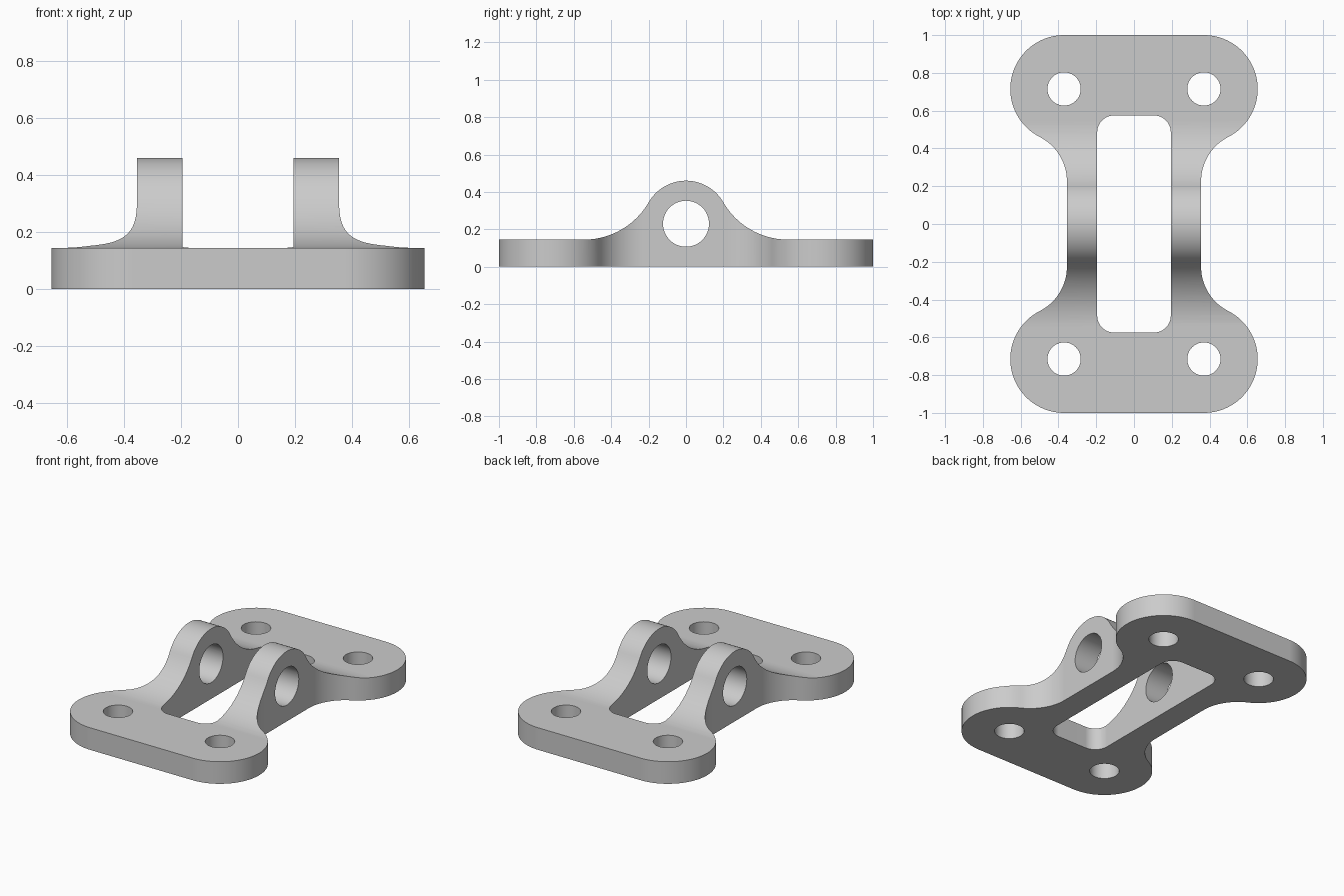
import bpy, bmesh
from math import cos, sin, radians, degrees, atan2, sqrt
from mathutils import Matrix

cube = bpy.data.objects.get("Cube")
if cube:
    bpy.data.objects.remove(cube, do_unlink=True)

# Main dimensions
THICK = 0.145                      # base plate thickness
EYE_Z, EYE_R, PIN_R = 0.23, 0.23, 0.123
SADDLE_R = 0.4                     # fillet from plate up to the eye
LOBE_X, LOBE_Y, LOBE_R, BOLT_R = 0.37, 0.715, 0.285, 0.088
ARM_X, NECK_R = 0.355, 0.265       # arm outer side and its fillet into the lobe
SLOT_X, SLOT_Y, SLOT_R = 0.195, 0.575, 0.09

steel = bpy.data.materials.new("grey metal")
GREY = (0.6, 0.6, 0.6, 1)
steel.use_nodes = True
steel.diffuse_color = GREY
steel.node_tree.nodes["Principled BSDF"].inputs["Base Color"].default_value = GREY


def arc(cx, cy, r, a0, a1, n=20):
    angles = [radians(a0 + (a1 - a0) * i / n) for i in range(n + 1)]
    return [(cx + r * cos(a), cy + r * sin(a)) for a in angles]


def mirrored(points, axis):
    """Points followed by their mirror image, keeping one continuous outline."""
    flip = [(-x, y) if axis == 0 else (x, -y) for x, y in reversed(points)]
    return points + flip


def prism(name, outline, low, high, sideways=False):
    """Extrude an outline along z, or a (y, z) outline along x if sideways."""
    bm = bmesh.new()
    face = bm.faces.new([bm.verts.new((u, v, low)) for u, v in outline])
    top = bmesh.ops.extrude_face_region(bm, geom=[face])
    moved = [e for e in top["geom"] if isinstance(e, bmesh.types.BMVert)]
    bmesh.ops.translate(bm, verts=moved, vec=(0, 0, high - low))
    if sideways:
        turn = Matrix(((0, 0, 1), (1, 0, 0), (0, 1, 0)))
        bmesh.ops.transform(bm, matrix=turn.to_4x4(), verts=bm.verts)
    bmesh.ops.remove_doubles(bm, verts=bm.verts, dist=1e-5)
    bmesh.ops.recalc_face_normals(bm, faces=bm.faces)
    mesh = bpy.data.meshes.new(name)
    bm.to_mesh(mesh)
    bm.free()
    mesh.materials.append(steel)
    obj = bpy.data.objects.new(name, mesh)
    bpy.context.collection.objects.link(obj)
    return obj


def combine(obj, tool, operation):
    mod = obj.modifiers.new(operation.title(), "BOOLEAN")
    mod.operation, mod.object, mod.solver = operation, tool, "EXACT"
    bpy.context.view_layer.objects.active = obj
    bpy.ops.object.modifier_apply(modifier=mod.name)
    bpy.data.objects.remove(tool, do_unlink=True)


# Side profile: plate, concave saddle fillets and rounded eye
saddle_z = THICK + SADDLE_R
saddle_y = sqrt((SADDLE_R + EYE_R) ** 2 - (saddle_z - EYE_Z) ** 2)
rise = degrees(atan2(saddle_z - EYE_Z, saddle_y))
side = [(1.1, 0), (1.1, THICK)]
side += arc(saddle_y, saddle_z, SADDLE_R, 270, 180 + rise)
side += arc(0, EYE_Z, EYE_R, rise, 90)[1:]
bracket = prism("hinge_bracket", mirrored(side, 0), -0.8, 0.8, sideways=True)

# Plan outline: round lobes necking into two straight arms
neck_x = ARM_X + NECK_R
neck_y = LOBE_Y - sqrt((NECK_R + LOBE_R) ** 2 - (neck_x - LOBE_X) ** 2)
lean = degrees(atan2(neck_y - LOBE_Y, neck_x - LOBE_X))
plan = arc(LOBE_X, LOBE_Y, LOBE_R, 90, lean, 36)
plan += arc(neck_x, neck_y, NECK_R, lean + 180, 180)[1:]
plan = mirrored(mirrored(plan, 1), 0)
combine(bracket, prism("plan_cutter", plan, -0.2, 0.8), "INTERSECT")

# Central slot with rounded corners
corner = arc(SLOT_X - SLOT_R, SLOT_Y - SLOT_R, SLOT_R, 90, 0, 10)
slot = mirrored(mirrored(corner, 1), 0)
combine(bracket, prism("slot_cutter", slot, -0.2, 0.8), "DIFFERENCE")

# Pin hole through both eyes
pin = arc(0, EYE_Z, PIN_R, 0, 360, 48)[:-1]
combine(bracket, prism("pin_cutter", pin, -0.9, 0.9, sideways=True), "DIFFERENCE")

# Four bolt holes
for sx in (-1, 1):
    for sy in (-1, 1):
        hole = arc(sx * LOBE_X, sy * LOBE_Y, BOLT_R, 0, 360, 40)[:-1]
        combine(bracket, prism("bolt_cutter", hole, -0.2, 0.8), "DIFFERENCE")

# Smooth the curved walls, keep the machined edges crisp
bpy.ops.object.select_all(action="DESELECT")
bracket.select_set(True)
bpy.context.view_layer.objects.active = bracket
bpy.ops.object.shade_smooth_by_angle(angle=radians(30))
weighted = bracket.modifiers.new("Weighted Normals", "WEIGHTED_NORMAL")
weighted.keep_sharp = True
